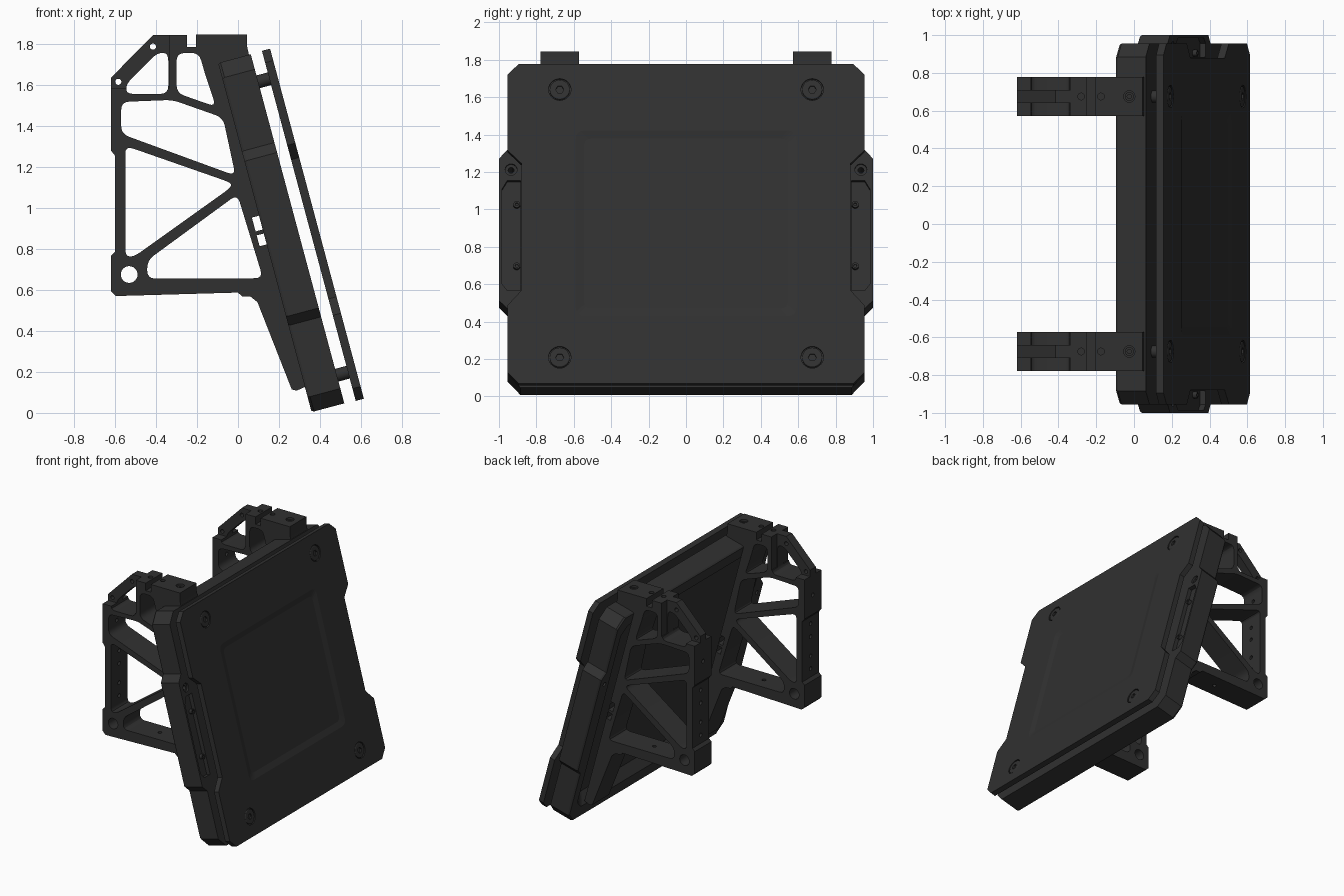
import bpy, bmesh
from math import sin, cos, pi, radians
from mathutils import Matrix, Vector

if "Cube" in bpy.data.objects:
    bpy.data.objects.remove(bpy.data.objects["Cube"])

# Tilted frame: local x = outward from the panel, y = width, z = up the slope
TILT = Matrix.Translation((0.36, 0, 0.001)) @ Matrix.Rotation(radians(-15), 4, 'Y')
WORLD = Matrix.Identity(4)
MAT = bpy.data.materials.new("dark_plastic")
MAT.diffuse_color = (0.03, 0.03, 0.03, 1)
MAT.use_nodes = True
MAT.node_tree.nodes["Principled BSDF"].inputs["Base Color"].default_value = MAT.diffuse_color

AXES = {'x': lambda a, b, d: (d, a, b),   # profile (y, z) extruded along x
        'y': lambda a, b, d: (a, d, b),   # profile (x, z) extruded along y
        'z': lambda a, b, d: (a, b, d)}   # profile (x, y) extruded along z


def loft(name, rings, axis, frame=WORLD):
    """Closed solid through a list of (depth, outline) rings."""
    bm = bmesh.new()
    loops = [[bm.verts.new(frame @ Vector(AXES[axis](a, b, d))) for a, b in pts] for d, pts in rings]
    n = len(loops[0])
    for lo, hi in zip(loops, loops[1:]):
        for i in range(n):
            j = (i + 1) % n
            bm.faces.new((lo[i], lo[j], hi[j], hi[i]))
    bm.faces.new(loops[0][::-1])
    bm.faces.new(loops[-1])
    bmesh.ops.recalc_face_normals(bm, faces=bm.faces)
    me = bpy.data.meshes.new(name)
    bm.to_mesh(me)
    bm.free()
    me.materials.append(MAT)
    ob = bpy.data.objects.new(name, me)
    bpy.context.collection.objects.link(ob)
    return ob


def prism(name, pts, axis, lo, hi, frame=WORLD):
    return loft(name, [(lo, pts), (hi, pts)], axis, frame)


def circle(a, b, r, n=20):
    return [(a + r * cos(2 * pi * i / n), b + r * sin(2 * pi * i / n)) for i in range(n)]


def rect(a0, a1, b0, b1):
    return [(a0, b0), (a1, b0), (a1, b1), (a0, b1)]


def scaled(pts, f, c):
    return [(c[0] + (a - c[0]) * f, c[1] + (b - c[1]) * f) for a, b in pts]


def rounded(pts, r=0.03, seg=4):
    """Round the corners of an outline with small quadratic arcs."""
    out = []
    for i, p in enumerate(pts):
        p = Vector(p)
        u, v = Vector(pts[i - 1]) - p, Vector(pts[(i + 1) % len(pts)]) - p
        s = p + u.normalized() * min(r, u.length * 0.45)
        e = p + v.normalized() * min(r, v.length * 0.45)
        for k in range(seg + 1):
            t = k / seg
            q = s * (1 - t) ** 2 + p * 2 * t * (1 - t) + e * t * t
            out.append((q.x, q.y))
    return out


def mirrored(half):
    """Complete a right-half outline (bottom to top) across the middle."""
    return half + [(-a, b) for a, b in reversed(half)]


def cut(ob, *cutters):
    for c in cutters:
        m = ob.modifiers.new("cut", 'BOOLEAN')
        m.operation, m.solver, m.object = 'DIFFERENCE', 'EXACT', c
        with bpy.context.temp_override(object=ob, active_object=ob):
            bpy.ops.object.modifier_apply(modifier=m.name)
        bpy.data.objects.remove(c)


# Housing: chamfered tray with bulged sides
outline = mirrored([(.885, .003), (.955, .078), (.955, .44), (1, .485),
                    (1, 1.27), (.955, 1.32), (.955, 1.69), (.885, 1.766)])
mid = (0, .883)
housing = loft("housing", [(0, scaled(outline, .993, mid)), (.012, outline), (.165, outline)], 'x', TILT)
# Sloped recess in the back
tray = rounded(mirrored([(.82, .10), (.88, .16), (.88, 1.61), (.82, 1.67)]), .02, 2)
cut(housing, loft("c", [(-.02, tray), (0, tray), (.07, scaled(tray, .92, mid))], 'x', TILT))
# Side pockets and ear holes
for s in (-1, 1):
    pocket = [(s * a, b) for a, b in [(.885, .54), (.955, .54), (.985, .58),
                                     (.985, 1.10), (.955, 1.15), (.885, 1.15)]]
    cut(housing,
        prism("c", pocket, 'x', .135, .2, TILT),
        prism("c", circle(s * .935, 1.21, .016, 14), 'x', -.1, .2, TILT),
        prism("c", circle(s * .935, 1.21, .032, 18), 'x', .15, .2, TILT))
    for u in (.68, 1.02):
        screw = prism("side_screw", circle(s * .905, u, .018, 14), 'x', .125, .158, TILT)
        cut(screw, prism("c", circle(s * .905, u, .009, 6), 'x', .148, .2, TILT))

# Front cover plate with notched sides
plate_pts = mirrored([(.895, 0), (.955, .062), (.955, .432), (.88, .515), (.88, 1.218),
                      (.955, 1.291), (.955, 1.708), (.895, 1.768)])
plate = prism("cover_plate", plate_pts, 'x', .222, .263, TILT)
# Shallow sloped panel recess
inner = rounded(rect(-.545, .545, .418, 1.358), .04)
outer = rounded(rect(-.59, .59, .372, 1.4), .05)
cut(plate, loft("c", [(.253, inner), (.263, outer), (.28, outer)], 'x', TILT))

# Corner spacers and countersunk plate screws
for s in (-1, 1):
    for u in (.145, 1.627):
        y = s * .675
        prism("spacer", circle(y, u, .032), 'x', .16, .225, TILT)
        cut(plate, prism("c", circle(y, u, .06, 28), 'x', .25, .3, TILT))
        head = loft("plate_screw", [(.24, circle(y, u, .054, 28)), (.259, circle(y, u, .054, 28)),
                                    (.262, circle(y, u, .049, 28))], 'x', TILT)
        cut(head, prism("c", circle(y, u, .022, 6), 'x', .25, .3, TILT))

# Truss brackets behind the housing
profile = [(-.62, 1.635), (-.415, 1.843), (-.25, 1.843), (-.25, 1.785), (-.205, 1.785), (-.205, 1.845),
           (.045, 1.845), (.045, 1.785), (.055, 1.74), (-.095, 1.70), (.33, .128),
           (.285, .108), (.262, .115), (.095, .54), (.06, .568), (.02, .568), (0, .587), (-.595, .57),
           (-.62, .594), (-.62, .765), (-.60, .785), (-.60, 1.255), (-.62, 1.28)]
openings = [
    [(-.30, 1.755), (-.19, 1.757), (-.16, 1.65), (-.107, 1.493), (-.30, 1.561)],
    [(-.545, 1.556), (-.545, 1.605), (-.395, 1.756), (-.34, 1.756), (-.34, 1.556)],
    [(-.57, 1.517), (-.32, 1.527), (-.073, 1.44), (-.012, 1.157), (-.57, 1.361)],
    [(-.55, 1.303), (-.034, 1.123), (-.034, 1.10), (-.507, .762), (-.55, .765)],
    [(-.003, 1.066), (.122, .657), (-.443, .655), (-.443, .744)]]
for s, side in ((-1, "left"), (1, "right")):
    y0, y1 = s * .675 - .103, s * .675 + .103
    yc = s * .675
    bracket = prism(side + "_bracket", profile, 'y', y0, y1)
    span = ('y', y0 - .1, y1 + .1)
    for pts in openings:
        cut(bracket, prism("c", rounded(pts, .04), *span))
    for x, z, r in [(-.531, .675, .041), (-.415, 1.787, .015), (-.584, 1.615, .015)]:
        cut(bracket, prism("c", circle(x, z, r, 24), *span))
    # Small windows along the spine
    for u0, u1 in ((.925, .995), (.85, .905)):
        cut(bracket, prism("c", rect(-.036, .002, u0, u1), *span, TILT))
    # Sloped corner narrowed to a central tongue
    corner = rect(-.7, -.335, 1.585, 1.9)
    cut(bracket, prism("c", corner, 'y', y0 - .1, yc - .035), prism("c", corner, 'y', yc + .035, y1 + .1))
    # Top holes and rear strut holes
    for x, r, depth in ((-.025, .03, 1.815), (-.28, .018, 1.80), (-.175, .018, 1.80)):
        cut(bracket, prism("c", circle(x, yc, r, 16), 'z', depth, 1.9))
    for z in (.85, .95, 1.1, 1.2, 1.43):
        cut(bracket, prism("c", circle(yc, z, .015, 12), 'x', -.7, -.54))
    cut(bracket, prism("c", circle(-.2, yc, .015, 12), 'z', .5, .68))
    bolt = prism(side + "_top_bolt", circle(-.025, yc, .024, 16), 'z', 1.80, 1.832)
    cut(bolt, prism("c", circle(-.025, yc, .012, 6), 'z', 1.82, 1.9))

# Smooth the round parts, keep hard edges; the plate and housing stay flat
meshes = [o for o in bpy.context.scene.objects if o.type == 'MESH' and o not in (plate, housing)]
for o in meshes:
    o.select_set(True)
bpy.context.view_layer.objects.active = meshes[0]
bpy.ops.object.shade_smooth_by_angle(angle=radians(25))
